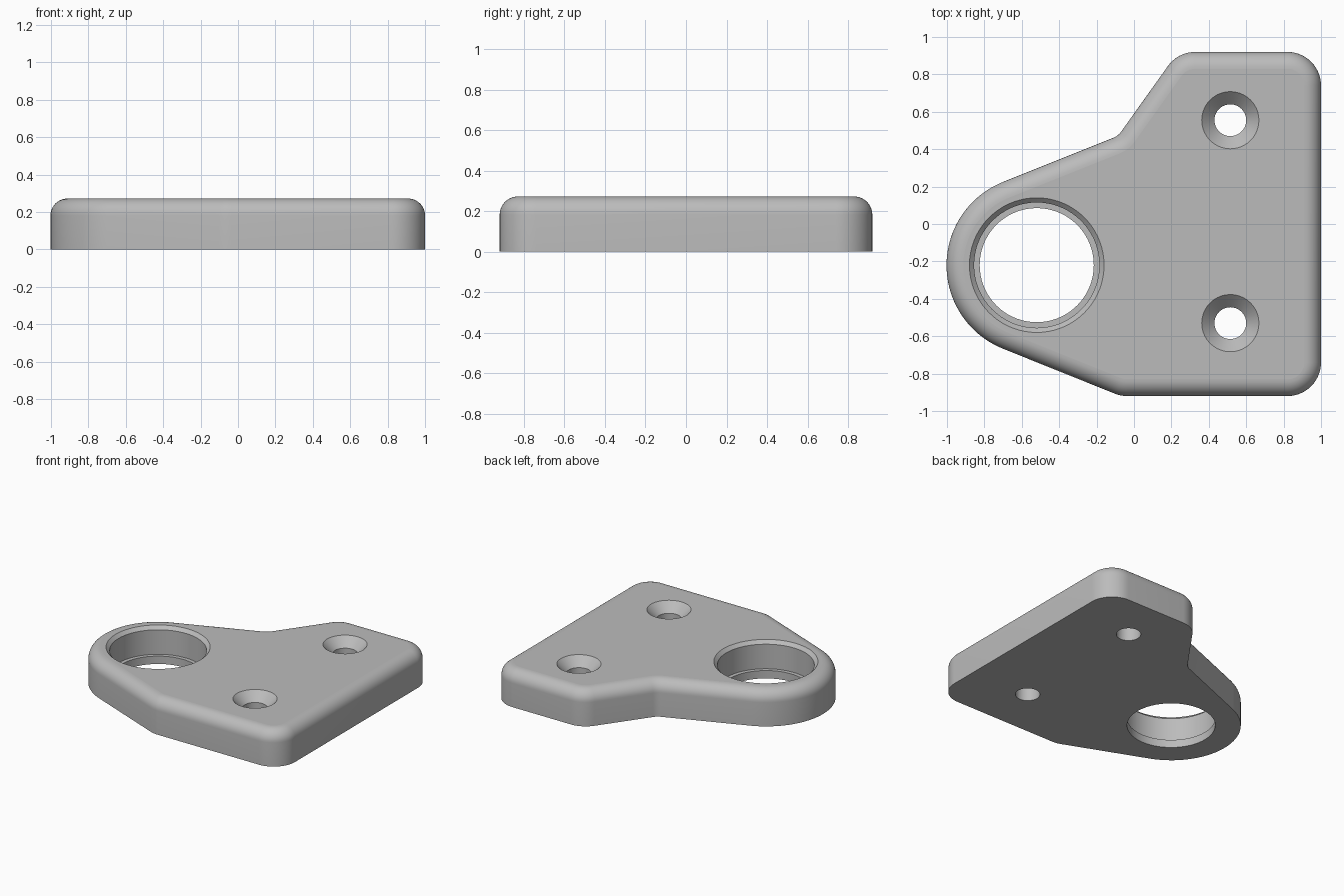
import bpy, bmesh, math
from mathutils import Vector

cube = bpy.data.objects.get("Cube")
if cube:
    bpy.data.objects.remove(cube, do_unlink=True)

HEIGHT, FILLET = 0.272, 0.09
BORE = Vector((-0.52, -0.22))

# Outline corners (counter-clockwise) with rounding radius; the far-left apex
# is rounded so that its arc is concentric with the large bore.
apex = BORE - Vector((0.48 / math.sin(math.atan(0.4)), 0))
CORNERS = [
    (apex, 0.48, 40),
    (Vector((-0.07, -0.92)), 0.18, 5),
    (Vector((1.0, -0.92)), 0.18, 14),
    (Vector((1.0, 0.92)), 0.18, 14),
    (Vector((0.235, 0.92)), 0.18, 10),
    (Vector((-0.085, 0.471)), 0.1, 6),
]


def rounded_outline(corners):
    """Return (point, outward normal) pairs along the rounded outline."""
    out = []
    for i, (p, r, n) in enumerate(corners):
        d1 = (p - corners[i - 1][0]).normalized()
        d2 = (corners[(i + 1) % len(corners)][0] - p).normalized()
        turn = math.atan2(d1.x * d2.y - d1.y * d2.x, d1.dot(d2))
        side = 1 if turn > 0 else -1
        n1 = Vector((d1.y, -d1.x))
        centre = p - d1 * r * math.tan(abs(turn) / 2) - n1 * r * side
        start = math.atan2(n1.y, n1.x)
        for k in range(n + 1):
            a = start + turn * k / n
            normal = Vector((math.cos(a), math.sin(a)))
            out.append((centre + normal * r * side, normal))
    return out


bm = bmesh.new()


def ring(points, z):
    return [bm.verts.new((p.x, p.y, z)) for p in points]


def loft(rings):
    for a, b in zip(rings, rings[1:]):
        for i in range(len(a)):
            j = (i + 1) % len(a)
            bm.faces.new((a[i], a[j], b[j], b[i]))


def loop_edges(loop):
    return [bm.edges.get((v, loop[i - 1])) for i, v in enumerate(loop)]


def hole(centre, profile, n):
    """Turned hole; profile lists (radius, z) from the bottom up."""
    dirs = [Vector((math.cos(k * math.tau / n), math.sin(k * math.tau / n)))
            for k in range(n)]
    rings = [ring([centre + d * r for d in dirs], z) for r, z in profile]
    loft(rings)
    return rings


# Outer wall with a quarter-round top edge
outline = rounded_outline(CORNERS)
wall = [ring([p for p, _ in outline], 0)]
for k in range(11):
    a = k / 10 * math.pi / 2
    inset = FILLET * (1 - math.cos(a))
    wall.append(ring([p - n * inset for p, n in outline],
                     HEIGHT - FILLET * (1 - math.sin(a))))
loft(wall)

# Stepped bore with chamfered mouth, and two countersunk screw holes
parts = [wall, hole(BORE, [(0.305, 0), (0.305, 0.06), (0.335, 0.06),
                           (0.335, HEIGHT - 0.025), (0.36, HEIGHT)], 72)]
for y in (0.555, -0.53):
    parts.append(hole(Vector((0.515, y)),
                      [(0.085, 0), (0.085, HEIGHT - 0.068), (0.153, HEIGHT)], 40))

# Flat bottom and top faces around the holes
for end in (0, -1):
    edges = [e for rings in parts for e in loop_edges(rings[end])]
    bmesh.ops.triangle_fill(bm, use_beauty=True, use_dissolve=False, edges=edges)
bmesh.ops.recalc_face_normals(bm, faces=bm.faces)

mesh = bpy.data.meshes.new("mounting_plate")
bm.to_mesh(mesh)
bm.free()
plate = bpy.data.objects.new("mounting_plate", mesh)
bpy.context.collection.objects.link(plate)

# Single plain grey
grey = bpy.data.materials.new("light_grey")
grey.use_nodes = True
color = (0.5, 0.5, 0.5, 1)
grey.diffuse_color = color
grey.node_tree.nodes["Principled BSDF"].inputs["Base Color"].default_value = color
mesh.materials.append(grey)

# Smooth curved walls, flat caps
bpy.ops.object.select_all(action="DESELECT")
plate.select_set(True)
bpy.context.view_layer.objects.active = plate
bpy.ops.object.shade_smooth_by_angle(angle=math.radians(30))
for f in plate.data.polygons:
    if abs(f.normal.z) > 0.9999:
        f.use_smooth = False
